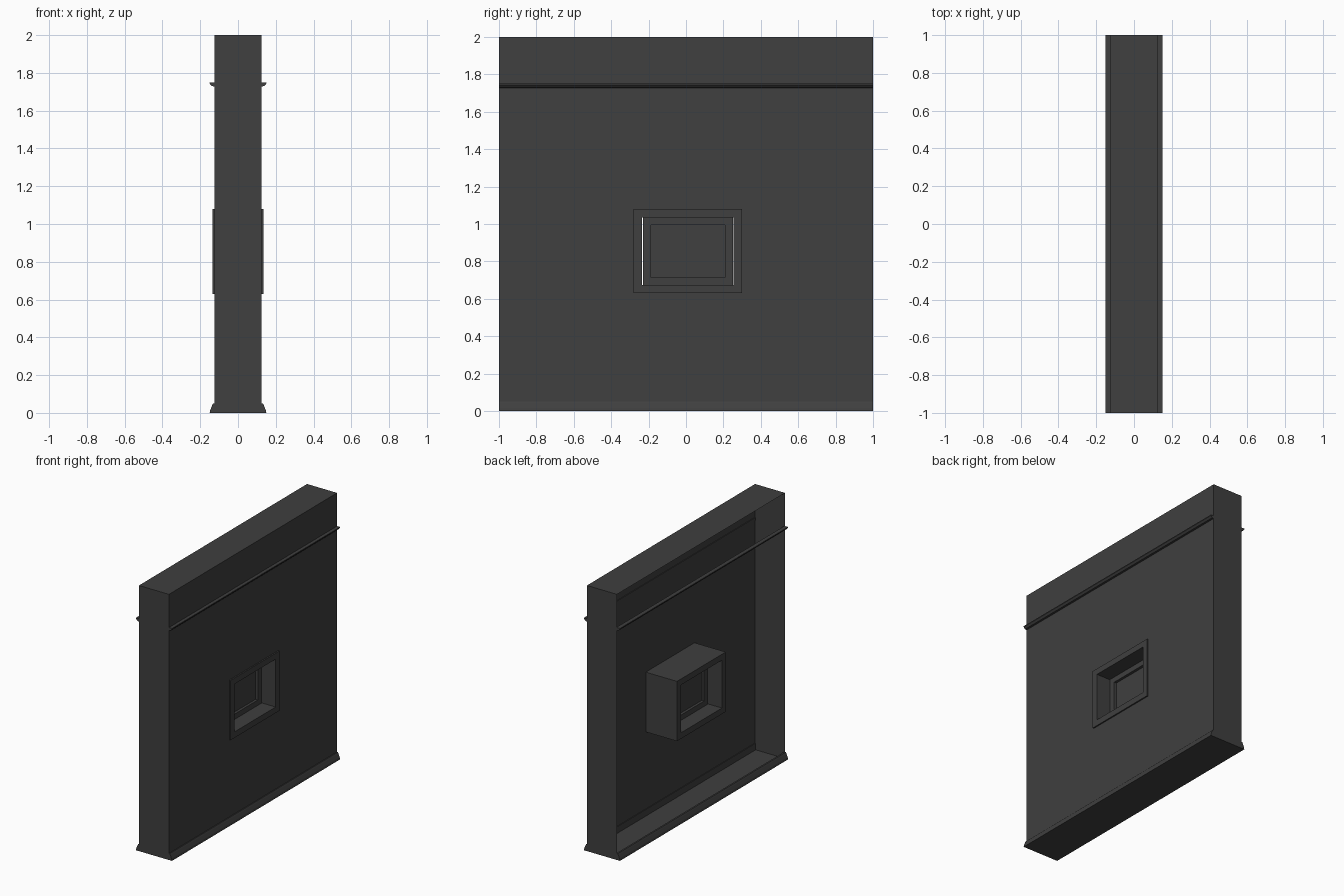
import bpy
import bmesh

if "Cube" in bpy.data.objects:
    bpy.data.objects.remove(bpy.data.objects["Cube"], do_unlink=True)

# One flat charcoal colour for everything
COLOUR = (0.05, 0.05, 0.05, 1)
charcoal = bpy.data.materials.new("charcoal")
charcoal.use_nodes = True
charcoal.diffuse_color = COLOUR
bsdf = charcoal.node_tree.nodes["Principled BSDF"]
bsdf.inputs["Base Color"].default_value = COLOUR
bsdf.inputs["Roughness"].default_value = 0.9

HALF = 0.125                 # half the wall thickness
MID_Y, MID_Z = 0.01, 0.855   # window centre


def finish(name, bm):
    mesh = bpy.data.meshes.new(name)
    bm.to_mesh(mesh)
    bm.free()
    mesh.materials.append(charcoal)
    obj = bpy.data.objects.new(name, mesh)
    bpy.context.collection.objects.link(obj)
    return obj


def window_loop(bm, x, half_y, half_z):
    corners = [(-1, -1), (1, -1), (1, 1), (-1, 1)]
    return [bm.verts.new((x, MID_Y + a * half_y, MID_Z + b * half_z)) for a, b in corners]


def bridge(bm, first, second):
    n = len(first)
    for i in range(n):
        j = (i + 1) % n
        bm.faces.new((first[i], first[j], second[j], second[i]))


def window_ring(name, half_x, outer, inner):
    """Rectangular frame, solid between an outer and an inner outline."""
    bm = bmesh.new()
    loops = [window_loop(bm, x, *size) for x, size in
             ((half_x, outer), (half_x, inner), (-half_x, inner), (-half_x, outer))]
    for i in range(4):
        bridge(bm, loops[i], loops[(i + 1) % 4])
    bmesh.ops.recalc_face_normals(bm, faces=bm.faces)
    return finish(name, bm)


def moulding(name, profile):
    """Profile of (x, z) points run along the wall."""
    bm = bmesh.new()
    ends = [[bm.verts.new((x, y, z)) for x, z in profile] for y in (-1, 1)]
    bridge(bm, *ends)
    for end in ends:
        bm.faces.new(end)
    bmesh.ops.recalc_face_normals(bm, faces=bm.faces)
    return finish(name, bm)


# Wall shell: open on the -x side, with a window hole in the +x side
bm = bmesh.new()
bmesh.ops.create_cube(bm, size=2)
for v in bm.verts:
    v.co.x *= HALF
    v.co.z += 1
sides = [f for f in bm.faces if abs(f.normal.x) > 0.5]
panel = [f for f in sides if f.normal.x > 0][0]
edge = sorted(panel.verts, key=lambda v: (v.co.z, v.co.y))
outline = [edge[0], edge[1], edge[3], edge[2]]
bmesh.ops.delete(bm, geom=sides, context='FACES_ONLY')
bridge(bm, outline, window_loop(bm, HALF, 0.27, 0.21))
bmesh.ops.recalc_face_normals(bm, faces=bm.faces)
finish("wall_shell", bm)

# Window surround, sash and pane
window_ring("window_surround", 0.135, (0.29, 0.225), (0.245, 0.18))
window_ring("window_sash", 0.02, (0.24, 0.18), (0.198, 0.14))
bm = bmesh.new()
bm.faces.new(window_loop(bm, 0, 0.2, 0.142))
finish("window_pane", bm)

# Picture rail and skirting on both sides
RAIL = [(0.12, 1.75), (0.15, 1.75), (0.15, 1.743), (0.138, 1.73), (0.12, 1.727)]
SKIRTING = [(0.12, 0), (0.15, 0), (0.147, 0.015), (0.137, 0.04), (0.132, 0.05), (0.12, 0.05)]
for side, sign in (("left", 1), ("right", -1)):
    for part, profile in (("picture_rail", RAIL), ("skirting", SKIRTING)):
        moulding(f"{part}_{side}", [(sign * x, z) for x, z in profile])
